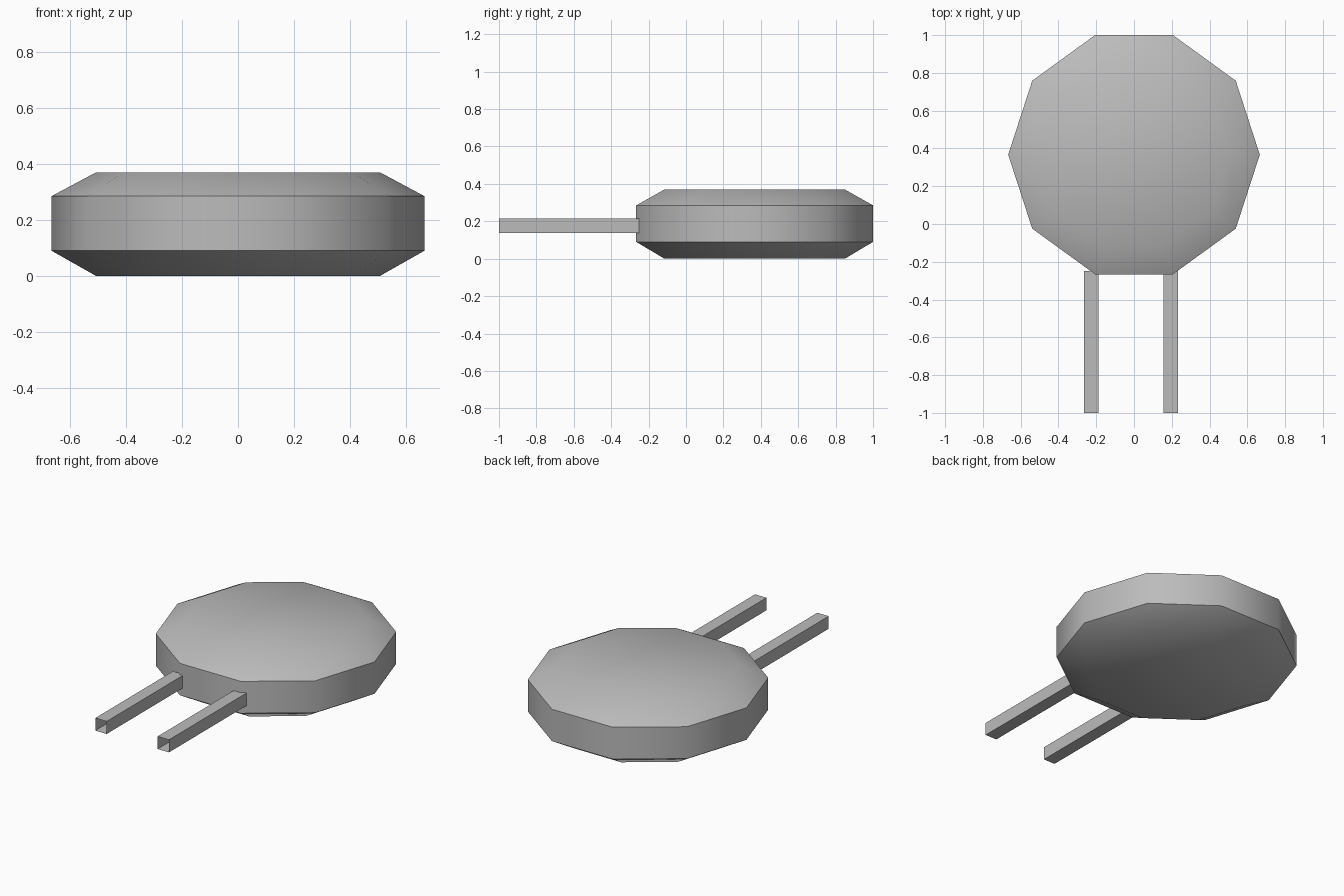
import bpy, bmesh, math

cube = bpy.data.objects.get("Cube")
if cube:
    bpy.data.objects.remove(cube, do_unlink=True)

grey = bpy.data.materials.new("plain grey")
grey.use_nodes = True
colour = (0.5, 0.5, 0.5, 1)
grey.diffuse_color = colour
grey.node_tree.nodes["Principled BSDF"].inputs["Base Color"].default_value = colour


def finish(bm, name):
    bmesh.ops.recalc_face_normals(bm, faces=bm.faces)
    mesh = bpy.data.meshes.new(name)
    bm.to_mesh(mesh)
    bm.free()
    mesh.materials.append(grey)
    obj = bpy.data.objects.new(name, mesh)
    bpy.context.collection.objects.link(obj)
    bpy.ops.object.select_all(action='DESELECT')
    obj.select_set(True)
    bpy.context.view_layer.objects.active = obj
    bpy.ops.object.shade_smooth_by_angle(angle=math.radians(45))
    return obj


# Ten-sided body with sloped rims, smooth around its wall
SIDES, CENTRE_Y = 10, 0.367
bm = bmesh.new()
rings = []
for radius, z in ((0.507, 0), (0.666, 0.09), (0.666, 0.285), (0.507, 0.37)):
    angles = [math.tau * i / SIDES for i in range(SIDES)]
    rings.append([bm.verts.new((radius * math.cos(a), CENTRE_Y + radius * math.sin(a), z))
                  for a in angles])
for low, high in zip(rings, rings[1:]):
    for i in range(SIDES):
        j = (i + 1) % SIDES
        bm.faces.new((low[i], low[j], high[j], high[i]))
bm.faces.new(rings[0][::-1])
bm.faces.new(rings[-1])
finish(bm, "body")


# Square prongs, open at both ends
def prong(name, x, size=0.077, front=-1.0, back=-0.25, z=0.177):
    bm = bmesh.new()
    bmesh.ops.create_cube(bm, size=1)
    for v in bm.verts:
        v.co = (x + v.co.x * size,
                (front + back) / 2 + v.co.y * (back - front),
                z + v.co.z * size)
    bm.normal_update()
    ends = [f for f in bm.faces if abs(f.normal.y) > 0.9]
    bmesh.ops.delete(bm, geom=ends, context='FACES_ONLY')
    finish(bm, name)


prong("left_prong", 0.195)
prong("right_prong", -0.226)
